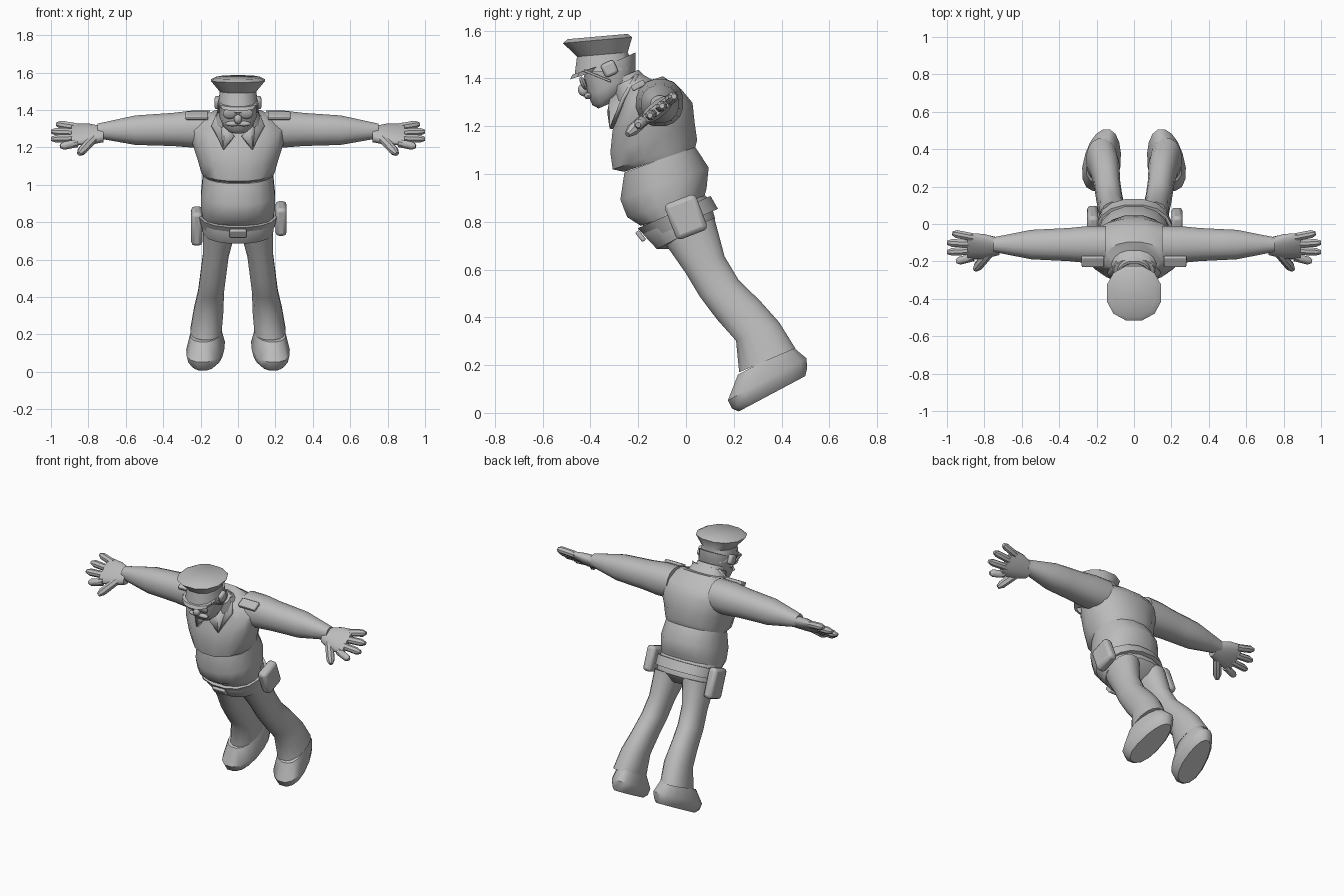
import bpy, bmesh
from math import sin, cos, pi, radians, copysign
from mathutils import Vector, Matrix

cube = bpy.data.objects.get("Cube")
if cube:
    bpy.data.objects.remove(cube, do_unlink=True)

colour = (.5, .5, .5, 1)
grey = bpy.data.materials.new("plain_grey")
grey.use_nodes = True
grey.diffuse_color = colour
grey.node_tree.nodes["Principled BSDF"].inputs["Base Color"].default_value = colour


def finish(name, bm, mirror=False, bevel=0, thickness=0):
    """Turn the bmesh into a smooth-shaded object with optional modifiers."""
    bmesh.ops.recalc_face_normals(bm, faces=bm.faces)
    mesh = bpy.data.meshes.new(name)
    bm.to_mesh(mesh)
    bm.free()
    mesh.materials.append(grey)
    part = bpy.data.objects.new(name, mesh)
    bpy.context.scene.collection.objects.link(part)
    bpy.ops.object.select_all(action='DESELECT')
    part.select_set(True)
    bpy.context.view_layer.objects.active = part
    bpy.ops.object.shade_smooth_by_angle(angle=radians(40))
    if thickness:
        part.modifiers.new("thickness", 'SOLIDIFY').thickness = thickness
    if bevel:
        rounding = part.modifiers.new("rounding", 'BEVEL')
        rounding.width = bevel
        rounding.segments = 2
    if mirror:
        part.modifiers.new("mirror", 'MIRROR')


def rounded(value, power):
    return copysign(abs(value) ** power, value)


def loft(name, rings, sides=16, taper=0, **options):
    """Skin rounded cross-sections, each a centre and two half axes."""
    bm = bmesh.new()
    loops = []
    for centre, across, along in rings:
        loop = []
        for i in range(sides):
            angle = 2 * pi * (i + .5) / sides
            u, v = rounded(cos(angle), .9), rounded(sin(angle), .9)
            loop.append(bm.verts.new(centre + across * u * (1 - taper * v) + along * v))
        loops.append(loop)
    for lower, upper in zip(loops, loops[1:]):
        for i in range(sides):
            bm.faces.new((lower[i - 1], lower[i], upper[i], upper[i - 1]))
    bm.faces.new(loops[0])
    bm.faces.new(loops[-1])
    finish(name, bm, **options)


def leaning(name, lean, stations, offset=lambda z: 0, splay=0, **options):
    """Loft stations of y, z, half depth and half width, all tilted forward."""
    tilt = radians(lean)
    direction = Vector((-splay, cos(tilt), sin(tilt)))
    rings = [(Vector((offset(z), y, z)), Vector((width, 0, 0)), direction * depth)
             for y, z, depth, width in stations]
    loft(name, rings, **options)


def placed(bm, centre, size, pitch):
    bm.transform(Matrix.Translation(centre) @ Matrix.Rotation(radians(pitch), 4, 'X')
                 @ Matrix.Diagonal((*size, 1)))
    return bm


def box(name, centre, size, pitch, bevel, **options):
    bm = bmesh.new()
    bmesh.ops.create_cube(bm, size=1)
    finish(name, placed(bm, centre, size, pitch), bevel=bevel, **options)


def ball(name, centre, size, **options):
    bm = bmesh.new()
    bmesh.ops.create_uvsphere(bm, u_segments=12, v_segments=8, radius=1)
    finish(name, placed(bm, centre, size, 22), **options)


def digit(name, start, end, radius):
    axis = (end - start).normalized()
    side = axis.orthogonal().normalized() * radius
    up = axis.cross(side)
    rings = [(start.lerp(end, t), side * s, up * s)
             for t, s in ((0, 1), (.8, 1), (1, .5))]
    loft(name, rings, sides=8, mirror=True)


# Shirt, with a crease between belly and chest
leaning("shirt_belly", 20, [
    (-.06, .83, .14, .19), (-.08, .88, .18, .2), (-.09, .96, .2, .2), (-.11, 1.06, .16, .19)])
leaning("shirt_chest", 19, [
    (-.11, 1.06, .16, .19), (-.13, 1.08, .19, .2), (-.14, 1.15, .19, .22),
    (-.14, 1.24, .18, .25), (-.15, 1.31, .14, .26), (-.18, 1.38, .09, .15)])

# Trousers and belt
leaning("trouser_seat", 28, [
    (.03, .72, .07, .13), (0, .75, .14, .19), (-.04, .82, .16, .2), (-.06, .86, .14, .19)])
leaning("belt", 24, [(-.01, .79, .16, .2), (-.05, .84, .17, .21)])
box("belt_buckle", (0, -.19, .74), (.09, .02, .05), 38, .006)
leaning("trouser_leg", 23, [
    (.01, .77, .12, .09), (.08, .62, .09, .07), (.14, .52, .09, .07),
    (.22, .43, .1, .07), (.3, .34, .1, .08), (.34, .22, .13, .085)],
    offset=lambda z: .2 - z * .13, mirror=True)

# Shoes, toes pointing slightly outward
leaning("shoe", 28, [
    (.36, .08, .16, .07), (.35, .1, .18, .09), (.34, .14, .19, .1), (.33, .22, .13, .08)],
    offset=lambda z: .17, splay=.12, taper=.15, mirror=True)

# Arms, evenly spaced sections along x
radii = (.1, .1, .09, .085, .08, .06, .04)
loft("arm", [(Vector((.15 + i / 10, -.11, 1.3 - i * .002)), Vector((0, r, 0)), Vector((0, 0, r)))
             for i, r in enumerate(radii)], mirror=True)

# Palm tilted forward, with fanned fingers and a thumb
across = Vector((0, -.78, -.62))
flat = Vector((0, -.62, .78))
loft("palm", [(Vector((x, -.12, 1.27)), across * half, flat * thick)
              for x, half, thick in ((.72, .05, .035), (.8, .08, .035), (.89, .09, .02))],
     mirror=True)
for i, (finger, reach) in enumerate(
        {"little": .97, "ring": 1, "middle": 1, "index": .95}.items()):
    spread = across * (i - 1.5) * .046
    digit(finger + "_finger", Vector((.86, -.125, 1.265)) + spread,
          Vector((reach, -.125, 1.265)) + spread * 1.4, .022)
digit("thumb", Vector((.77, -.15, 1.25)), Vector((.85, -.245, 1.165)), .025)

# Collar, lapels and shoulder straps
leaning("collar", 26, [(-.21, 1.34, .1, .13), (-.25, 1.39, .07, .11)])
bm = bmesh.new()
outline = [(.1, -.21, 1.42), (.14, -.27, 1.32), (.08, -.32, 1.19),
           (.02, -.33, 1.26), (.07, -.32, 1.31)]
bm.faces.new([bm.verts.new(point) for point in outline])
bmesh.ops.triangulate(bm, faces=bm.faces)
finish("lapel", bm, mirror=True, thickness=.015)
box("shoulder_strap", (.22, -.2, 1.37), (.12, .06, .025), 28, .006, mirror=True)

# Neck, head and face
leaning("neck", 24, [(-.2, 1.32, .09, .1), (-.28, 1.4, .09, .09)])
leaning("head", 24, [
    (-.33, 1.29, .04, .05), (-.32, 1.32, .08, .08), (-.31, 1.37, .11, .1), (-.32, 1.46, .12, .1)])
ball("nose", (0, -.43, 1.35), (.022, .022, .026))
ball("moustache", (.03, -.41, 1.327), (.04, .016, .014), mirror=True)
box("ear", (.11, -.32, 1.44), (.03, .06, .06), 25, .012, mirror=True)

# Glasses
ball("lens", (.044, -.43, 1.38), (.037, .012, .03), mirror=True)
box("glasses_bridge", (0, -.44, 1.39), (.04, .01, .01), 0, .002)
box("glasses_arm", (.105, -.37, 1.41), (.01, .12, .01), -22, .002, mirror=True)

# Peaked cap: band flaring to a wide crown, short visor in front
leaning("cap", 5, [
    (-.34, 1.43, .13, .11), (-.35, 1.5, .11, .1), (-.37, 1.56, .15, .15), (-.37, 1.575, .13, .12)],
    sides=12)
leaning("cap_visor", 18, [(-.41, 1.42, .08, .1), (-.4, 1.44, .08, .11)])

# Belt pouches
box("left_holster", (.23, 0, .82), (.06, .14, .16), 21, .02)
box("right_holster", (-.22, .01, .78), (.06, .13, .19), 21, .02)
